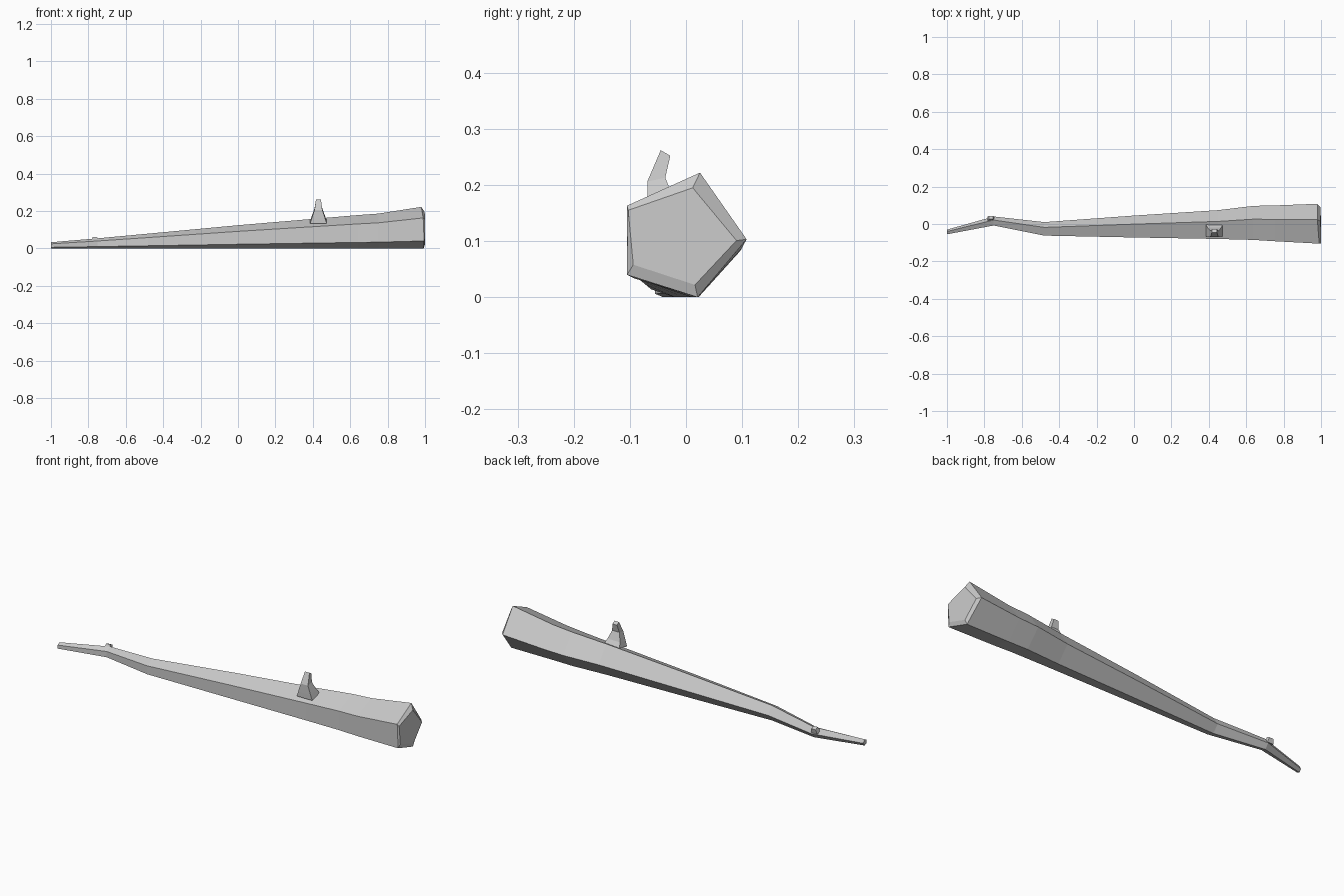
import bpy, bmesh

if "Cube" in bpy.data.objects:
    bpy.data.objects.remove(bpy.data.objects["Cube"])


def loft(name, rings):
    """Skin a list of equal-length point rings and cap both ends."""
    bm = bmesh.new()
    vr = [[bm.verts.new(p) for p in ring] for ring in rings]
    n = len(vr[0])
    for a, b in zip(vr, vr[1:]):
        for i in range(n):
            j = (i + 1) % n
            bm.faces.new((a[i], a[j], b[j], b[i]))
    bm.faces.new(vr[0])
    bm.faces.new(vr[-1])
    bmesh.ops.recalc_face_normals(bm, faces=bm.faces)
    me = bpy.data.meshes.new(name)
    bm.to_mesh(me)
    bm.free()
    ob = bpy.data.objects.new(name, me)
    bpy.context.collection.objects.link(ob)
    return ob


# Log: uneven pentagon section fitted into y-min, y-max, z-max at each station
PENTAGON = [(0, 0.735), (0.61, 1), (1, 0.465), (0.59, 0.0), (0, 0.18)]
stations = [
    (-1.0, -0.055, -0.030, 0.033),
    (-0.75, -0.008, 0.040, 0.054),
    (-0.48, -0.062, 0.010, 0.079),
    (0.00, -0.072, 0.045, 0.124),
    (0.45, -0.080, 0.074, 0.162),
    (0.64, -0.085, 0.097, 0.178),
    (0.75, -0.092, 0.099, 0.186),
    (0.98, -0.105, 0.108, 0.222),
]
rings = [[(x, y0 + (y1 - y0) * u, z1 * v) for u, v in PENTAGON]
         for x, y0, y1, z1 in stations]
# lower edges of the thick end reach a little further out than the top
rings[-1] = [(x + d, y, z) for (x, y, z), d in
             zip(rings[-1], (0.01, 0.0, 0.0, 0.012, 0.015))]
# slightly domed cut end
rings.append([(1.0, -0.103, 0.155), (0.998, 0.012, 0.195), (0.996, 0.090, 0.101),
              (1.0, 0.016, 0.022), (1.0, -0.094, 0.058)])
loft("log", rings)


def stub_ring(x, half, back, front):
    """Four corners across x from a back and a front (y, z) point."""
    return [(x - half, *front), (x + half, *front), (x + half, *back), (x - half, *back)]


# Bent branch stub on the upper front face
loft("branch_stub", [
    stub_ring(0.43, 0.044, (-0.004, 0.150), (-0.067, 0.134)),
    stub_ring(0.43, 0.036, (-0.020, 0.172), (-0.068, 0.160)),
    stub_ring(0.43, 0.021, (-0.037, 0.213), (-0.069, 0.206)),
    stub_ring(0.43, 0.013, (-0.028, 0.252), (-0.045, 0.262)),
])

# Small knot near the thin end
loft("knot", [
    stub_ring(-0.765, 0.018, (0.038, 0.030), (0.014, 0.040)),
    stub_ring(-0.765, 0.011, (0.044, 0.054), (0.026, 0.062)),
])
